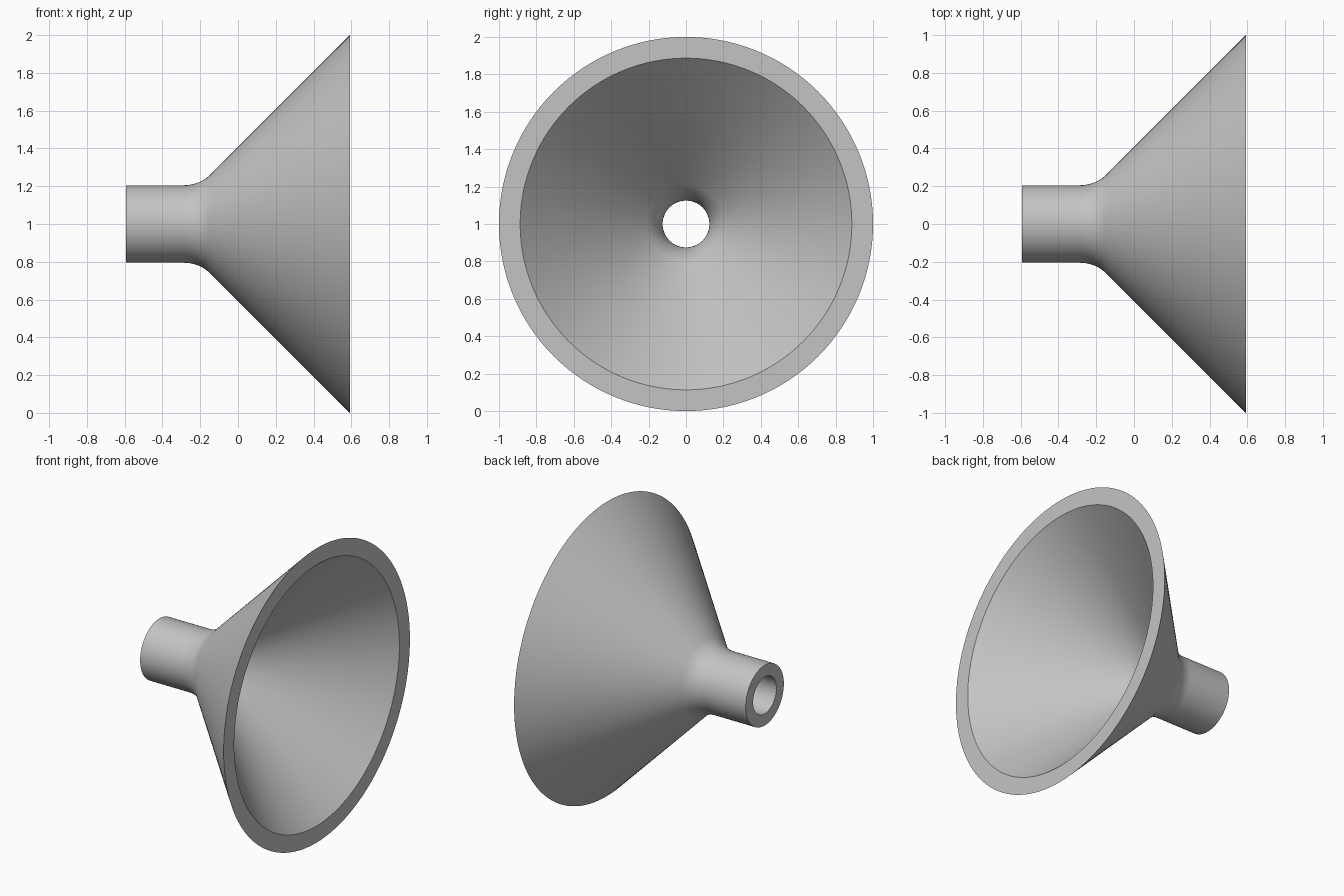
import bpy
import bmesh
from math import sin, cos, tan, pi, radians
from mathutils import Matrix, Vector

cube = bpy.data.objects.get("Cube")
if cube:
    bpy.data.objects.remove(cube, do_unlink=True)

SEGMENTS = 128
X_END, RIM_RADIUS = 0.592, 1.0
TUBE_RADIUS, WALL = 0.205, 0.08
FILLET = 0.20
FLARE = radians(45)

# Plain grey material
grey = bpy.data.materials.new("plain grey")
grey.use_nodes = True
colour = (0.55, 0.55, 0.55, 1)
grey.diffuse_color = colour
grey.node_tree.nodes["Principled BSDF"].inputs["Base Color"].default_value = colour

# Centre of the bend shared by the outer and inner walls
corner_x = X_END - (RIM_RADIUS - TUBE_RADIUS) / tan(FLARE)
bend_x = corner_x - FILLET * tan(FLARE / 2)
bend_r = TUBE_RADIUS + FILLET


def wall_profile(inset):
    """Tube, rounded bend and flared cone, as (x, radius) points."""
    radius = FILLET + inset
    points = [(-X_END, TUBE_RADIUS - inset)]
    for i in range(11):
        a = FLARE * i / 10
        points.append((bend_x + radius * sin(a), bend_r - radius * cos(a)))
    points.append((X_END, RIM_RADIUS - inset / cos(FLARE)))
    return points


# Closed wall section spun around the x axis
section = wall_profile(0) + wall_profile(WALL)[::-1]
bm = bmesh.new()
verts = [bm.verts.new((x, 0, r)) for x, r in section]
edges = [bm.edges.new((v, verts[i - 1])) for i, v in enumerate(verts)]
bmesh.ops.spin(bm, geom=verts + edges, cent=(0, 0, 0), axis=(1, 0, 0),
               angle=2 * pi, steps=SEGMENTS, use_merge=True)
bmesh.ops.remove_doubles(bm, verts=bm.verts, dist=0.0001)
bmesh.ops.recalc_face_normals(bm, faces=bm.faces)
bmesh.ops.transform(bm, matrix=Matrix.Translation(Vector((0, 0, RIM_RADIUS))), verts=bm.verts)

mesh = bpy.data.meshes.new("funnel")
bm.to_mesh(mesh)
bm.free()
mesh.materials.append(grey)
funnel = bpy.data.objects.new("funnel", mesh)
bpy.context.collection.objects.link(funnel)

# Smooth walls with crisp rim edges
bpy.context.view_layer.objects.active = funnel
funnel.select_set(True)
bpy.ops.object.shade_smooth_by_angle(angle=radians(30))
